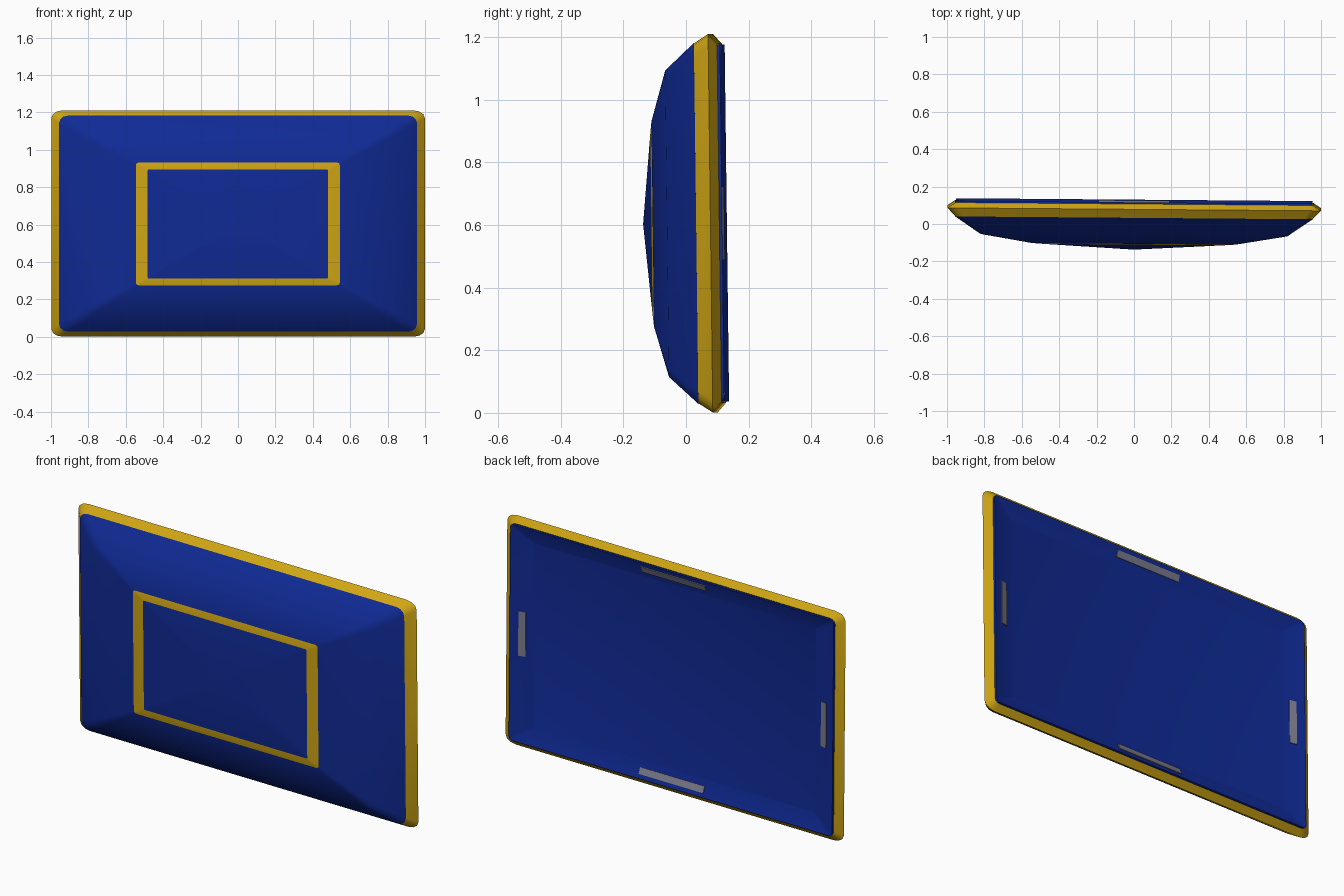
import bpy, bmesh, math
from mathutils import Matrix, Vector

if "Cube" in bpy.data.objects:
    bpy.data.objects.remove(bpy.data.objects["Cube"])


def material(name, rgb):
    m = bpy.data.materials.new(name)
    m.diffuse_color = (*rgb, 1)
    m.use_nodes = True
    m.node_tree.nodes["Principled BSDF"].inputs["Base Color"].default_value = m.diffuse_color
    return m


BLUE = material("deep blue", (0.005, 0.023, 0.30))
GOLD = material("gold", (0.63, 0.38, 0.007))
GREY = material("grey", (0.20, 0.20, 0.27))

# whole panel leans back and turns very slightly
LEAN = (Matrix.Translation((0, 0, 0.605)) @ Matrix.Rotation(-0.008, 4, 'Z')
        @ Matrix.Rotation(0.0125, 4, 'X'))
SEG = 3


def rounded_ring(w, h, y, rx, rz):
    """Rectangle of half size w, h at depth y with rounded corners."""
    pts = []
    for q, (sx, sz) in enumerate(((1, 1), (-1, 1), (-1, -1), (1, -1))):
        for k in range(SEG + 1):
            a = (q + k / SEG) * math.pi / 2
            pts.append(Vector((sx * (w - rx) + rx * math.cos(a), y,
                               sz * (h - rz) + rz * math.sin(a))))
    return pts


def finish(name, bm, mats):
    bmesh.ops.recalc_face_normals(bm, faces=bm.faces)
    bm.transform(LEAN)
    me = bpy.data.meshes.new(name)
    bm.to_mesh(me)
    bm.free()
    for m in mats:
        me.materials.append(m)
    ob = bpy.data.objects.new(name, me)
    bpy.context.collection.objects.link(ob)
    bpy.ops.object.select_all(action='DESELECT')
    ob.select_set(True)
    bpy.context.view_layer.objects.active = ob
    bpy.ops.object.shade_smooth_by_angle(angle=math.radians(40))
    return ob


def loft(name, rings, mats, gold_band=None, peak=None, cap=False, closed=False, front=True):
    bm = bmesh.new()
    loops = [[bm.verts.new(p) for p in rounded_ring(*r)] for r in rings]
    n = len(loops[0])
    pairs = list(zip(loops, loops[1:]))
    if closed:
        pairs.append((loops[-1], loops[0]))
    for b, (lo, hi) in enumerate(pairs):
        for i in range(n):
            j = (i + 1) % n
            f = bm.faces.new((lo[i], lo[j], hi[j], hi[i]))
            f.material_index = int(b == gold_band)
    if peak is not None:
        c = bm.verts.new((0, peak, 0))
        for i in range(n):
            bm.faces.new((loops[-1][i], loops[-1][(i + 1) % n], c))
    if cap:
        bm.faces.new(loops[-1])
    return finish(name, bm, mats)


# domed front with the gold frame as one band of its faces
loft("front_dome", [
    (0.957, 0.577, 0.040, 0.045, 0.04),
    (0.82, 0.49, -0.054, 0.04, 0.03),
    (0.545, 0.328, -0.102, 0.015, 0.012),
    (0.482, 0.291, -0.1065, 0.006, 0.005),
], [BLUE, GOLD], gold_band=2, peak=-0.137)

# gold rim around the edge
loft("edge_rim", [
    (0.955, 0.575, 0.040, 0.045, 0.04),
    (0.998, 0.605, 0.086, 0.06, 0.04),
    (0.957, 0.573, 0.114, 0.03, 0.025),
    (0.94, 0.56, 0.09, 0.03, 0.025),
], [GOLD], closed=True)

# blue back with a shallow tray
loft("back_panel", [
    (0.954, 0.570, 0.110, 0.02, 0.02),
    (0.954, 0.570, 0.123, 0.02, 0.02),
    (0.83, 0.488, 0.092, 0.005, 0.005),
], [BLUE], cap=True)

# grey strips lying on the four sloping sides of the tray
bm = bmesh.new()
for s in (-1, 1):
    for along_x in (True, False):
        if along_x:
            pos, size = (0, 0.1105, s * 0.532), (0.38, 0.006, 0.034)
            rot = Matrix.Rotation(s * math.atan2(0.031, 0.082), 4, 'X')
        else:
            pos, size = (s * 0.89, 0.108, 0), (0.038, 0.006, 0.235)
            rot = Matrix.Rotation(s * math.atan2(0.031, 0.124), 4, 'Z')
            if s * rot[1][0] < 0:
                rot.transpose()
        if along_x and s * rot[1][2] < 0:
            rot.transpose()
        bmesh.ops.create_cube(bm, size=1, matrix=Matrix.Translation(pos) @ rot
                              @ Matrix.Diagonal((*size, 1)))
finish("back_strips", bm, [GREY])
